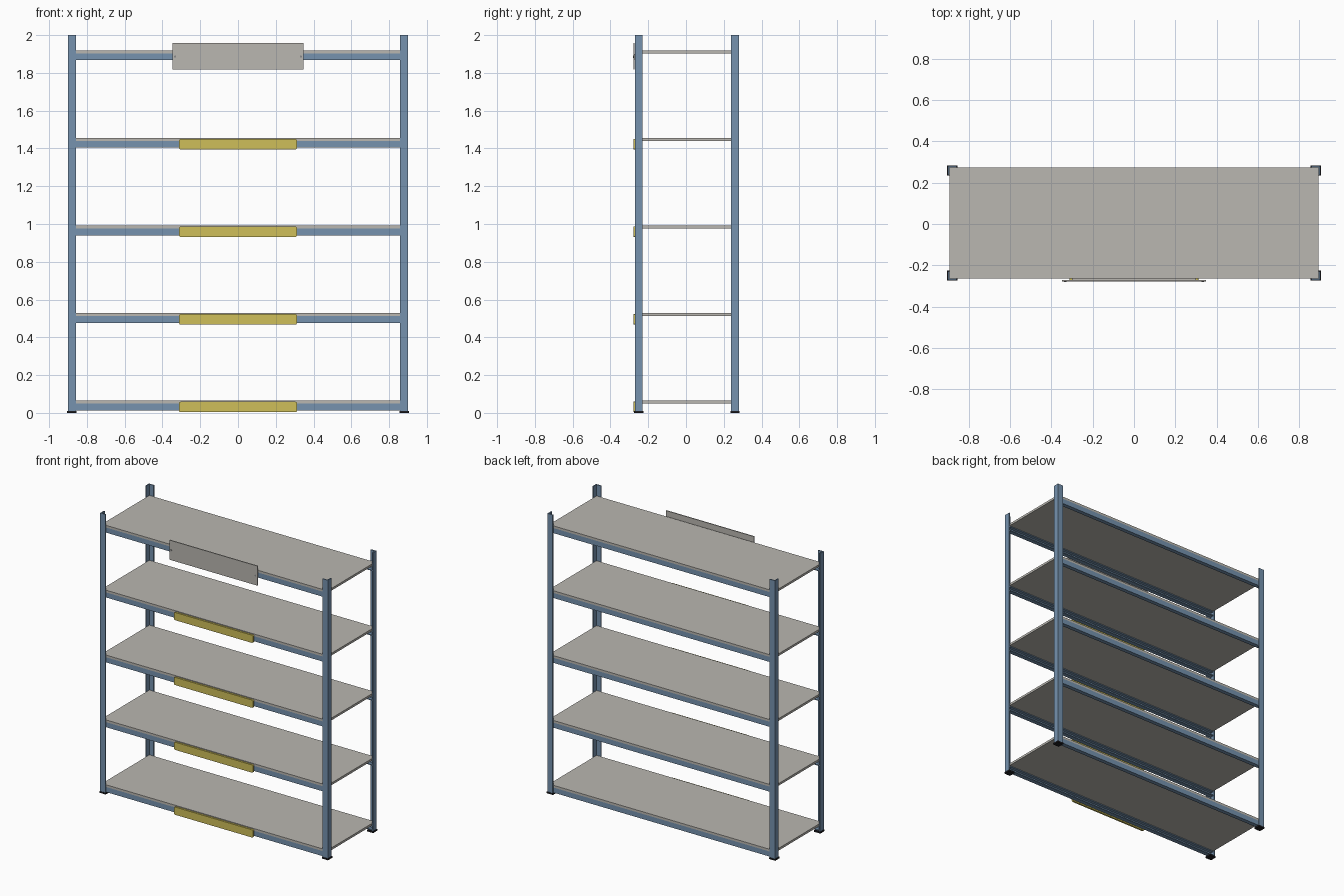
import bpy, bmesh, math

if "Cube" in bpy.data.objects:
    bpy.data.objects.remove(bpy.data.objects["Cube"])


def material(name, rgb):
    m = bpy.data.materials.new(name)
    m.diffuse_color = (*rgb, 1)
    m.use_nodes = True
    m.node_tree.nodes["Principled BSDF"].inputs["Base Color"].default_value = m.diffuse_color
    return m


BLUE = material("steel_blue", (0.18, 0.29, 0.43))
BOARD = material("board_grey", (0.49, 0.475, 0.44))
YELLOW = material("label_yellow", (0.62, 0.52, 0.10))
BLACK = material("foot_black", (0.012, 0.012, 0.015))
SCREW = material("screw_grey", (0.25, 0.25, 0.25))


def extrude(name, points, axis, start, end, mat):
    """Extrude a 2D profile along x (points y,z), y (points x,z) or z (points x,y)."""
    def place(p, t):
        return {"x": (t, p[0], p[1]), "y": (p[0], t, p[1]), "z": (p[0], p[1], t)}[axis]
    bm = bmesh.new()
    low = [bm.verts.new(place(p, start)) for p in points]
    high = [bm.verts.new(place(p, end)) for p in points]
    bm.faces.new(low)
    bm.faces.new(high)
    for i in range(len(points)):
        j = (i + 1) % len(points)
        bm.faces.new((low[i], low[j], high[j], high[i]))
    bmesh.ops.recalc_face_normals(bm, faces=bm.faces)
    mesh = bpy.data.meshes.new(name)
    bm.to_mesh(mesh)
    bm.free()
    mesh.materials.append(mat)
    obj = bpy.data.objects.new(name, mesh)
    bpy.context.collection.objects.link(obj)
    return obj


def rect(x0, x1, y0, y1):
    return [(x0, y0), (x1, y0), (x1, y1), (x0, y1)]


def rounded(x0, x1, y0, y1, r, n=4):
    pts = []
    for cx, cy, a in ((x1 - r, y1 - r, 0), (x0 + r, y1 - r, 90),
                      (x0 + r, y0 + r, 180), (x1 - r, y0 + r, 270)):
        for k in range(n + 1):
            t = math.radians(a + 90 * k / n)
            pts.append((cx + r * math.cos(t), cy + r * math.sin(t)))
    return pts


HALF = 0.90                  # outer half width
FRONT, BACK = -0.271, 0.28   # outer depth limits
LEG, WALL = 0.042, 0.007     # post flange width and sheet thickness
TOPS = [0.065 + 0.4637 * i for i in range(5)]

# Corner posts: angle profiles on small feet
for sx, side in ((-1, "left"), (1, "right")):
    for y, sy, end in ((FRONT, 1, "front"), (BACK, -1, "back")):
        angle = [(0, 0), (LEG, 0), (LEG, WALL), (WALL, WALL), (WALL, LEG), (0, LEG)]
        extrude(f"{end}_{side}_post", [(sx * (HALF - a), y + sy * b) for a, b in angle],
                "z", 0.004, 2.0, BLUE)
        foot = rect(-0.004, LEG + 0.003, -0.003, LEG + 0.003)
        extrude(f"{end}_{side}_foot", [(sx * (HALF - a), y + sy * b) for a, b in foot],
                "z", 0, 0.011, BLACK)

# Shelves: board resting on a front and a back channel beam
for i, top in enumerate(TOPS):
    extrude(f"shelf_board_{i + 1}", rect(-0.892, 0.892, FRONT + WALL, BACK - WALL),
            "z", top - 0.016, top, BOARD)
    for y, sy, end in ((FRONT + WALL, 1, "front"), (BACK - WALL, -1, "back")):
        h, d, w = 0.036, 0.030, 0.006
        channel = [(0, 0), (d, 0), (d, w), (w, w), (w, h - w), (d, h - w), (d, h), (0, h)]
        extrude(f"{end}_beam_{i + 1}",
                [(y + sy * a, top - 0.016 - h + b) for a, b in channel],
                "x", -0.89, 0.89, BLUE)

# Yellow load labels on the lower four front beams
for i, top in enumerate(TOPS[:4]):
    extrude(f"load_label_{i + 1}", rounded(-0.312, 0.312, top - 0.061, top - 0.006, 0.008),
            "y", -0.277, FRONT + WALL, YELLOW)

# Header sign with a screw at each end
extrude("header_sign", rect(-0.348, 0.348, 1.817, 1.957), "y", -0.279, -0.272, BOARD)
extrude("sign_mount", rect(-0.30, 0.30, 1.872, 1.90), "y", -0.272, FRONT + WALL, BOARD)
for sx in (-1, 1):
    extrude("sign_screw", [(sx * 0.333 + 0.006 * math.cos(k * math.pi / 6),
                            1.886 + 0.006 * math.sin(k * math.pi / 6)) for k in range(12)],
            "y", -0.281, -0.279, SCREW)
